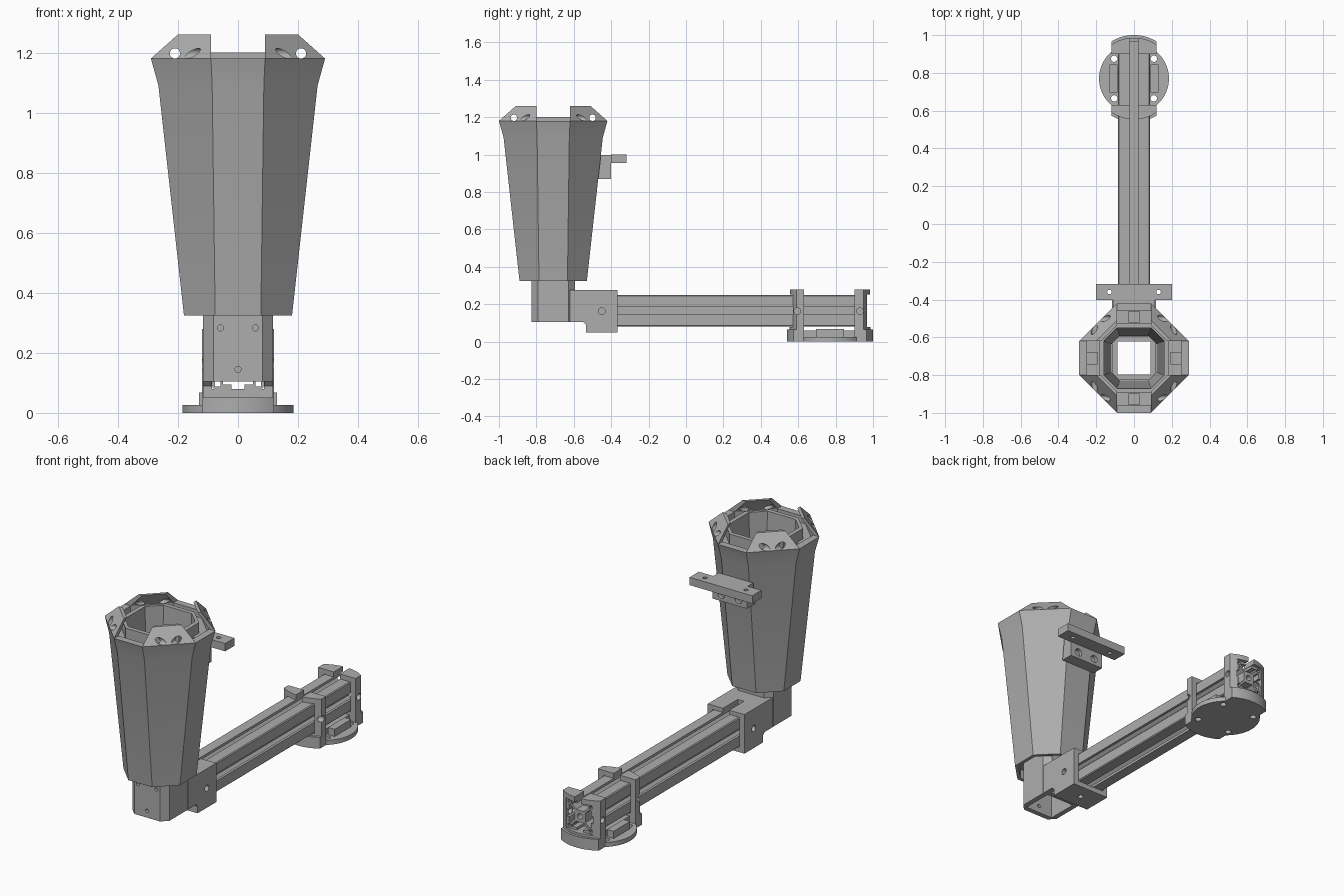
import bpy, bmesh
from math import cos, sin, pi, radians
from mathutils import Matrix

if "Cube" in bpy.data.objects:
    bpy.data.objects.remove(bpy.data.objects["Cube"])

grey = bpy.data.materials.new("plain grey")
grey.use_nodes = True
grey.diffuse_color = (0.42, 0.42, 0.42, 1)
grey.node_tree.nodes["Principled BSDF"].inputs["Base Color"].default_value = grey.diffuse_color

# local (u, v, depth) to world, for each extrusion axis
AXES = {
    "z": Matrix.Identity(4),
    "y": Matrix(((1, 0, 0, 0), (0, 0, 1, 0), (0, 1, 0, 0), (0, 0, 0, 1))),
    "x": Matrix(((0, 0, 1, 0), (1, 0, 0, 0), (0, 1, 0, 0), (0, 0, 0, 1))),
}


def add(name, mesh):
    obj = bpy.data.objects.new(name, mesh)
    bpy.context.collection.objects.link(obj)
    mesh.materials.clear()
    mesh.materials.append(grey)
    return obj


def tidy(mesh):
    bm = bmesh.new()
    bm.from_mesh(mesh)
    bmesh.ops.remove_doubles(bm, verts=bm.verts, dist=0.00005)
    bmesh.ops.recalc_face_normals(bm, faces=bm.faces)
    bm.to_mesh(mesh)
    bm.free()


def prism(name, loops, axis, start, end):
    """Extrude a flat outline, with optional inner loops as holes."""
    curve = bpy.data.curves.new(name, "CURVE")
    curve.dimensions, curve.fill_mode = "2D", "BOTH"
    curve.extrude = (end - start) / 2
    for loop in loops:
        spline = curve.splines.new("POLY")
        spline.points.add(len(loop) - 1)
        for p, (u, v) in zip(spline.points, loop):
            p.co = (u, v, 0, 1)
        spline.use_cyclic_u = True
    temp = bpy.data.objects.new(name, curve)
    bpy.context.collection.objects.link(temp)
    dg = bpy.context.evaluated_depsgraph_get()
    mesh = bpy.data.meshes.new_from_object(temp.evaluated_get(dg))
    bpy.data.objects.remove(temp)
    mesh.transform(AXES[axis] @ Matrix.Translation((0, 0, (start + end) / 2)))
    tidy(mesh)
    return add(name, mesh)


def rect(u0, u1, v0, v1):
    return [(u0, v0), (u1, v0), (u1, v1), (u0, v1)]


def circle(u, v, r, n=24):
    return [(u + r * cos(2 * pi * i / n), v + r * sin(2 * pi * i / n)) for i in range(n)]


def box(name, x0, x1, y0, y1, z0, z1):
    return prism(name, [rect(x0, x1, y0, y1)], "z", z0, z1)


def hole(axis, u, v, r, start, end):
    return prism("cutter", [circle(u, v, r)], axis, start, end)


def boolean(obj, tools, operation="DIFFERENCE"):
    for tool in tools:
        tool.hide_render = True
        mod = obj.modifiers.new("cut", "BOOLEAN")
        mod.operation, mod.solver, mod.object = operation, "EXACT", tool
    dg = bpy.context.evaluated_depsgraph_get()
    mesh = bpy.data.meshes.new_from_object(obj.evaluated_get(dg))
    obj.modifiers.clear()
    obj.data = mesh
    mesh.materials.clear()
    mesh.materials.append(grey)
    for tool in tools:
        bpy.data.objects.remove(tool)


def loft(name, rings, closed):
    """Skin rings of 3D points; closed joins the last ring to the first."""
    bm = bmesh.new()
    vs = [[bm.verts.new(p) for p in ring] for ring in rings]
    n = len(vs[0])
    for a, b in zip(vs, vs[1:] + vs[:1] if closed else vs[1:]):
        for i in range(n):
            j = (i + 1) % n
            bm.faces.new((a[i], a[j], b[j], b[i]))
    if not closed:
        bm.faces.new(vs[0])
        bm.faces.new(vs[-1])
    bmesh.ops.recalc_face_normals(bm, faces=bm.faces)
    mesh = bpy.data.meshes.new(name)
    bm.to_mesh(mesh)
    bm.free()
    return add(name, mesh)


CUP_Y = -0.71


def octagon(a, h):
    return [(h, -a), (a, -h), (a, h), (h, a), (-h, a), (-a, h), (-a, -h), (-h, -a)]


# Octagonal cup: outer wall, shelf, raised lip, inner funnel, recessed foot
cup_profile = [(0.18, 0.076, 0.325), (0.265, 0.086, 1.09), (0.29, 0.09, 1.18),
               (0.25, 0.09, 1.18), (0.25, 0.09, 1.14), (0.185, 0.09, 1.14),
               (0.185, 0.09, 1.2), (0.16, 0.09, 1.2), (0.118, 0.075, 0.38),
               (0.16, 0.07, 0.38), (0.16, 0.07, 0.325)]
cup = loft("cup", [[(x, y + CUP_Y, z) for x, y in octagon(a, h)]
                   for a, h, z in cup_profile], True)
pockets = []
for s in (-1, 1):
    pockets.append(box("cutter", s * .22 - .028, s * .22 + .028, CUP_Y - .03, CUP_Y + .03, 1.08, 1.16))
    pockets.append(box("cutter", -.03, .03, CUP_Y + s * .218 - .028, CUP_Y + s * .218 + .028, 1.08, 1.16))
boolean(cup, pockets)

# Four inward-leaning flaps on the diagonal sides, two bolt holes each
for sx, side in ((-1, "right"), (1, "left")):
    for sy, end in ((-1, "front"), (1, "back")):
        def quad(o, i, z):
            pts = [(.09, o), (o, .09), (i, .09), (.09, i)]
            return [(sx * x, CUP_Y + sy * y, z) for x, y in pts]
        flap = loft(f"{end}_{side}_flap",
                    [quad(.29, .25, 1.18), quad(.2, .175, 1.26)], False)
        boolean(flap, [hole("y", sx * .21, 1.197, .017, CUP_Y - .4, CUP_Y + .4),
                       hole("x", CUP_Y + sy * .21, 1.197, .017, -.4, .4)])

# Phone-style rear bracket: block against the cup plus a cross bar
block = prism("rear_mount_block", [[(-.47, .87), (-.4, .87), (-.4, .998), (-.455, .998)]],
              "x", -.11, .11)
boolean(block, [hole("y", s * .055, .908, .022, -.42, -.38) for s in (-1, 1)])
prism("rear_cross_bar", [rect(-.2, .2, -.402, -.318)] +
      [circle(s * .13, -.36, .012) for s in (-1, 1)], "z", .955, 1.0)

# Upright tube carrying the cup
upright = prism("upright_tube", [[(x, y + CUP_Y) for x, y in octagon(.117, .082)],
                                 rect(-.088, .088, CUP_Y - .088, CUP_Y + .088)], "z", .105, .40)
boolean(upright, [hole("y", s * .058, .283, .01, -.9, -.75) for s in (-1, 1)] +
        [hole("y", 0, .145, .01, -.9, -.75)])

# Elbow and sleeve gripping the rail
sleeve = prism("elbow_sleeve", [[(-.621, .105), (-.55, .105), (-.535, .09), (-.535, .05),
                                 (-.365, .05), (-.365, .275), (-.621, .275)]], "x", -.117, .117)
boolean(sleeve, [box("cutter", -.086, .086, -.55, -.3, .079, .251),
                 box("cutter", -.088, .088, -.6, -.536, 0, .25),
                 box("cutter", -.02, .02, -.5, -.3, .24, .3),
                 hole("x", -.45, .163, .018, -.2, .2),
                 hole("z", 0, -.45, .015, 0, .1)])

# Slotted rail: one quarter of the outline turned four times, with hollow corners
RAIL_Z = .165
quarter = [(.08, .085), (.021, .085), (.021, .07), (.05, .07), (.05, .06), (.026, .034),
           (-.026, .034), (-.05, .06), (-.05, .07), (-.021, .07), (-.021, .085), (-.08, .085)]


def turn(points, k):
    for _ in range(k):
        points = [(-v, u) for u, v in points]
    return [(u, v + RAIL_Z) for u, v in points]


outline = [p for k in range(4) for p in turn(quarter, k)]
corners = [turn(rect(.059, .077, .059, .077), k) for k in range(4)]
prism("slotted_rail", [outline, circle(0, RAIL_Z, .016)] + corners, "y", -.535, .965)

# Foot: round flange, arc-ended plate and two rail clamps
FOOT_Y = .77
flange = prism("foot_flange", [circle(0, FOOT_Y, .185, 64)] +
               [circle(sx * .105, FOOT_Y + sy * .105, .017) for sx in (-1, 1) for sy in (-1, 1)],
               "z", 0, .026)
for y0, y1, name in ((.53, .63, "front_foot_end"), (.9, 1.01, "back_foot_end")):
    foot_end = box(name, -.12, .12, y0, y1, 0, .065)
    boolean(foot_end, [prism("cutter", [circle(0, FOOT_Y, .23, 96)], "z", -.1, .3)], "INTERSECT")
clamp_outline = [(-.12, .001), (.12, .001), (.12, .28), (.02, .28), (.02, .251), (.086, .251),
                 (.086, .079), (-.086, .079), (-.086, .251), (-.02, .251), (-.02, .28), (-.12, .28)]
for y0, y1, yh, name in ((.55, .63, .595, "front_clamp"), (.9, 1.0, .93, "back_clamp")):
    clamp = prism(name, [clamp_outline], "y", y0, y1)
    boolean(clamp, [prism("cutter", [circle(0, FOOT_Y, .216, 96)], "z", -.1, .4)], "INTERSECT")
    boolean(clamp, [hole("x", yh, .163, .018, -.2, .2)])
box("foot_spine", -.08, .08, .62, .91, .02, .06)
for s, side in ((-1, "right"), (1, "left")):
    a, b = sorted((s * .088, s * .13))
    box(f"{side}_foot_rib", a, b, .695, .845, .02, .068)

# Smooth the rounded surfaces, keep the edges crisp
for obj in bpy.context.scene.objects:
    obj.select_set(obj.type == "MESH")
    if obj.type == "MESH":
        bpy.context.view_layer.objects.active = obj
bpy.ops.object.shade_smooth_by_angle(angle=radians(30))
